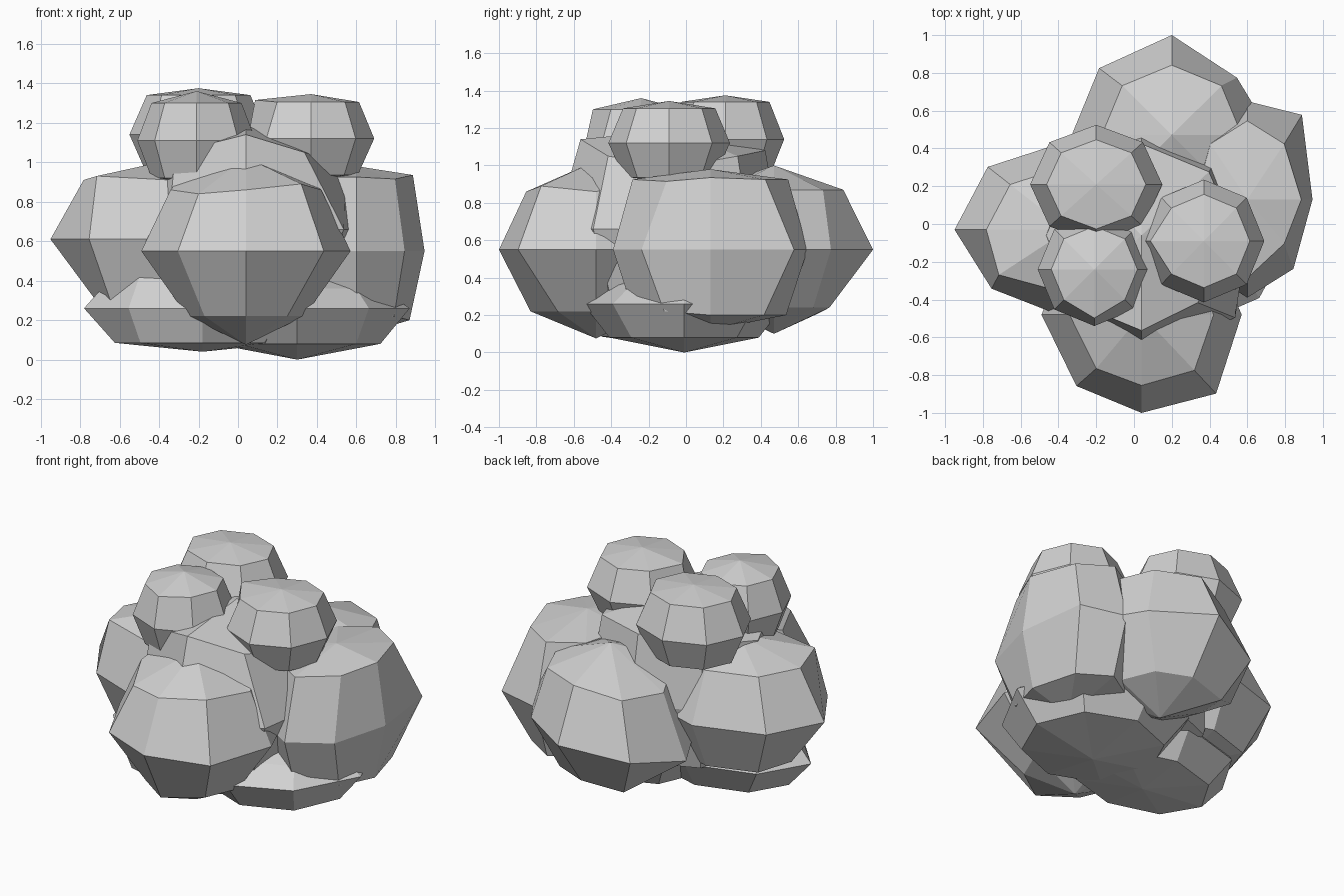
import bpy, bmesh, math

cube = bpy.data.objects.get("Cube")
if cube:
    bpy.data.objects.remove(cube, do_unlink=True)

grey = bpy.data.materials.new("light_grey")
grey.use_nodes = True
colour = (0.64, 0.64, 0.64, 1)
grey.diffuse_color = colour
grey.node_tree.nodes["Principled BSDF"].inputs["Base Color"].default_value = colour

SIDES = 8
LOWER, MIDDLE, UPPER = range(3)


def blob(name, centre, radius, lower, upper, pole_z, nudges={}):
    """Faceted lump: an equator, a (scale, height) ring below and above, two poles.
    Nudges move single corners, keyed by ring and corner number."""
    bm = bmesh.new()
    loops = []
    for row, (scale, z) in enumerate(((lower[0], -lower[1]), (1, 0), upper)):
        verts = []
        for i in range(SIDES):
            a = math.tau * i / SIDES
            dx, dy, dz = nudges.get((row, i), (0, 0, 0))
            verts.append(bm.verts.new((radius[0] * scale * math.cos(a) + dx,
                                       radius[1] * scale * math.sin(a) + dy, z + dz)))
        loops.append(verts)
    bottom = bm.verts.new((0, 0, -pole_z))
    top = bm.verts.new((0, 0, pole_z))
    for i in range(SIDES):
        j = (i + 1) % SIDES
        for low, high in zip(loops, loops[1:]):
            bm.faces.new((low[i], low[j], high[j], high[i]))
        bm.faces.new((bottom, loops[0][j], loops[0][i]))
        bm.faces.new((top, loops[2][i], loops[2][j]))
    mesh = bpy.data.meshes.new(name)
    bm.to_mesh(mesh)
    bm.free()
    mesh.materials.append(grey)
    obj = bpy.data.objects.new(name, mesh)
    obj.location = centre
    bpy.context.collection.objects.link(obj)


# Core lump, its top higher at front and back than at the sides
blob("core_lump", (0.04, -0.06, 0.66), (0.56, 0.56), (0.84, 0.4), (0.9, 0.39), 0.53,
     {(UPPER, 0): (0, 0, -0.06), (UPPER, 4): (0, 0, -0.06),
      (UPPER, 1): (0, -0.02, 0), (UPPER, 2): (0, -0.02, 0.03), (UPPER, 6): (0, 0, 0.09),
      (MIDDLE, 6): (0, -0.08, 0), (MIDDLE, 7): (0.1, -0.04, 0), (UPPER, 7): (-0.06, 0, 0)})

# Four large lumps around the core
blob("front_lump", (0.04, -0.48, 0.55), (0.53, 0.52), (0.56, 0.33), (0.72, 0.31), 0.475,
     {(LOWER, 6): (0, -0.06, 0), (MIDDLE, 5): (0.03, -0.01, 0), (MIDDLE, 7): (0.02, -0.05, 0),
      (UPPER, 5): (0.03, -0.02, -0.02), (UPPER, 7): (0.01, -0.03, 0.03),
      (UPPER, 1): (0, 0, 0.09), (UPPER, 2): (0, 0, 0.12), (UPPER, 3): (-0.02, 0, 0.11)})
blob("back_lump", (0.20, 0.47, 0.55), (0.53, 0.53), (0.56, 0.31), (0.70, 0.32), 0.45,
     {(MIDDLE, 1): (-0.03, -0.07, 0), (MIDDLE, 3): (-0.01, -0.02, -0.08),
      (MIDDLE, 4): (0, 0, -0.16), (UPPER, 3): (0, 0, -0.07), (UPPER, 4): (0, 0, -0.09),
      (LOWER, 3): (-0.05, 0.03, -0.03)})
blob("left_lump", (0.60, 0.13, 0.55), (0.345, 0.52), (0.78, 0.35), (0.80, 0.375), 0.43,
     {(MIDDLE, 1): (0.045, 0.08, 0), (UPPER, 7): (0, 0.06, -0.01), (UPPER, 0): (0.01, 0, 0.01),
      (LOWER, 7): (0, 0.04, 0.02)})
blob("right_lump", (-0.35, -0.03, 0.61), (0.60, 0.47), (0.70, 0.31), (0.72, 0.30), 0.40,
     {(UPPER, 5): (-0.06, 0, 0.02), (LOWER, 4): (0.05, 0, 0), (MIDDLE, 5): (0.02, 0.02, 0)})

# Three small lumps on top
blob("top_back_lump", (-0.20, 0.21, 1.14), (0.35, 0.315), (0.76, 0.19), (0.75, 0.2), 0.235)
blob("top_front_lump", (-0.21, -0.24, 1.11), (0.30, 0.30), (0.76, 0.19), (0.76, 0.19), 0.25,
     {(UPPER, 6): (0, -0.03, 0)})
blob("top_left_lump", (0.37, -0.09, 1.12), (0.32, 0.325), (0.74, 0.185), (0.76, 0.185), 0.225,
     {(UPPER, 4): (-0.04, 0, 0.01)})

# Two flattened lumps underneath
blob("base_right_lump", (-0.18, -0.14, 0.26), (0.60, 0.42), (0.74, 0.175), (0.74, 0.175), 0.22,
     {(MIDDLE, 5): (0.05, 0.05, 0)})
blob("base_left_lump", (0.30, -0.01, 0.26), (0.57, 0.54), (0.74, 0.18), (0.74, 0.1), 0.26,
     {(MIDDLE, 7): (-0.04, 0, 0)})
